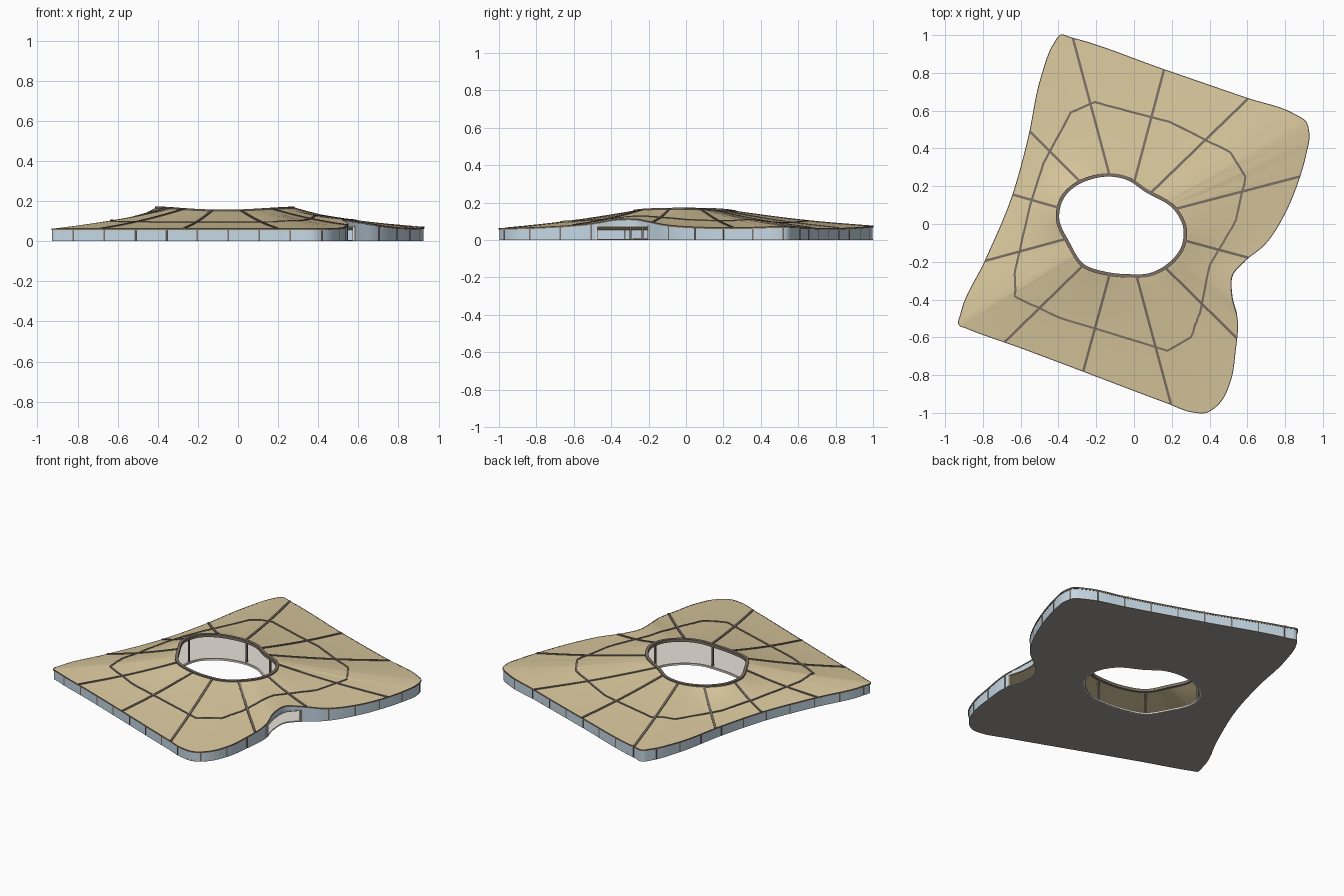
import bpy, bmesh, math
from mathutils import Vector

if "Cube" in bpy.data.objects:
    bpy.data.objects.remove(bpy.data.objects["Cube"])

CX, CY = -0.06, 0.0          # hub the roof ribs radiate from

def material(name, rgb):
    m = bpy.data.materials.new(name)
    m.diffuse_color = (*rgb, 1)
    m.use_nodes = True
    m.node_tree.nodes["Principled BSDF"].inputs["Base Color"].default_value = m.diffuse_color
    return m

TAN = material("roof_tan", (0.70, 0.58, 0.34))
DARK = material("dark_bronze", (0.20, 0.16, 0.13))
GLASS = material("glass_blue", (0.56, 0.69, 0.79))
BEIGE = material("floor_beige", (0.80, 0.75, 0.68))
GREY = material("slab_grey", (0.36, 0.34, 0.32))

# control points (x, y, roof height), counter-clockwise
OUTLINE = [(-.925, -.535, .062), (-.89, -.55, .062), (-.60, -.655, .062), (-.28, -.775, .063),
           (.17, -.945, .063), (.31, -.995, .063), (.38, -.998, .063), (.45, -.95, .064),
           (.51, -.83, .067), (.535, -.68, .074), (.546, -.5, .09), (.517, -.38, .11),
           (.52, -.27, .112), (.58, -.20, .10), (.69, -.11, .082), (.80, .06, .069),
           (.87, .23, .066), (.91, .37, .068), (.926, .48, .072), (.91, .54, .073),
           (.85, .58, .072), (.60, .665, .066), (.15, .82, .064), (-.33, .985, .074),
           (-.39, .999, .076), (-.42, .96, .075), (-.49, .78, .068), (-.56, .45, .063),
           (-.65, .13, .062), (-.79, -.20, .062), (-.915, -.47, .062)]
HOLE = [(-.13, .26, .152), (-.03, .24, .151), (.06, .18, .153), (.22, .08, .163),
        (.27, -.02, .167), (.26, -.12, .166), (.18, -.22, .162), (.08, -.27, .156),
        (-.02, -.275, .152), (-.15, -.262, .153), (-.27, -.22, .159), (-.35, -.10, .165),
        (-.405, .03, .167), (-.38, .14, .165), (-.31, .21, .160), (-.23, .245, .155)]

def spline(pts, sub):
    """Closed curve through pts, weighted by chord length."""
    p = [Vector(q) for q in pts]
    n = len(p)
    d = [(p[(i + 1) % n] - p[i]).length for i in range(n)]
    tan = [((p[i] - p[i - 1]) / d[i - 1] * d[i] + (p[(i + 1) % n] - p[i]) / d[i] * d[i - 1])
           / (d[i - 1] + d[i]) for i in range(n)]
    out = []
    for i in range(n):
        a, b, ta, tb = p[i], p[(i + 1) % n], tan[i] * d[i], tan[(i + 1) % n] * d[i]
        for k in range(sub):
            t = k / sub
            out.append(a * (2*t**3 - 3*t*t + 1) + ta * (t**3 - 2*t*t + t)
                       + b * (3*t*t - 2*t**3) + tb * (t**3 - t*t))
    return out

outer, inner = spline(OUTLINE, 6), spline(HOLE, 6)
angle = lambda q: math.atan2(q[1] - CY, q[0] - CX)

def ray(poly, a):
    """Point of a curve in direction a from the hub."""
    wrap = lambda v: (v + math.pi) % (2 * math.pi) - math.pi
    for i, p in enumerate(poly):
        q = poly[(i + 1) % len(poly)]
        u, v = wrap(angle(p) - a), wrap(angle(q) - a)
        if u <= 0 < v and v - u < math.pi:
            # exact intersection of ray and segment
            nx, ny = -math.sin(a), math.cos(a)
            e = (p.x - CX) * nx + (p.y - CY) * ny
            f = (q.x - CX) * nx + (q.y - CY) * ny
            return p.lerp(q, e / (e - f))
    return min(poly, key=lambda p: abs(wrap(angle(p) - a)))

def surf(a, t):
    p = ray(inner, a).lerp(ray(outer, a), t)
    p.z -= 0.008 * math.sin(math.pi * t)     # gentle sag
    return p

def finish(name, bm, mat):
    bmesh.ops.recalc_face_normals(bm, faces=bm.faces)
    me = bpy.data.meshes.new(name)
    bm.to_mesh(me)
    bm.free()
    ob = bpy.data.objects.new(name, me)
    bpy.context.collection.objects.link(ob)
    me.materials.append(mat)
    bpy.ops.object.select_all(action='DESELECT')
    bpy.context.view_layer.objects.active = ob
    ob.select_set(True)
    bpy.ops.object.shade_smooth_by_angle(angle=math.radians(30))
    return ob

def shell(name, lo, hi, rings, mat, t1=1.0):
    """Solid plate between courtyard and outline; lo/hi give z from roof z."""
    bm = bmesh.new()
    loops = []
    path = [(t1 * i / rings, hi) for i in range(rings + 1)]
    path += [(t, lo) for t, _ in reversed(path)]
    angs = [angle(p) for p in outer]
    for t, f in path:
        pts = [surf(a, t) for a in angs]
        loops.append([bm.verts.new((p.x, p.y, f(p.z))) for p in pts])
    n = len(outer)
    for k, A in enumerate(loops):
        B = loops[(k + 1) % len(loops)]
        for i in range(n):
            j = (i + 1) % n
            bm.faces.new((A[i], A[j], B[j], B[i]))
    return finish(name, bm, mat)

def strip(name, pts, w, mat, closed=False, bm=None):
    """Rectangular bar along points (x, y, z_low, z_high)."""
    own = bm is None
    bm = bm or bmesh.new()
    n, secs = len(pts), []
    for i, (x, y, lo, hi) in enumerate(pts):
        a = pts[(i - 1) % n] if closed else pts[max(i - 1, 0)]
        b = pts[(i + 1) % n] if closed else pts[min(i + 1, n - 1)]
        d = Vector((b[0] - a[0], b[1] - a[1])).normalized() * w / 2
        secs.append([bm.verts.new(c) for c in ((x + d.y, y - d.x, lo), (x + d.y, y - d.x, hi),
                                               (x - d.y, y + d.x, hi), (x - d.y, y + d.x, lo))])
    for i in range(n if closed else n - 1):
        A, B = secs[i], secs[(i + 1) % n]
        for k in range(4):
            bm.faces.new((A[k], A[(k + 1) % 4], B[(k + 1) % 4], B[k]))
    if not closed:
        bm.faces.new(secs[0])
        bm.faces.new(secs[-1])
    if own:
        return finish(name, bm, mat)

# roof, floor and base slab
shell("roof_shell", lambda z: z - .009, lambda z: z, 12, TAN)
shell("floor", lambda z: .003, lambda z: .007, 1, BEIGE, .997)
shell("base_slab", lambda z: 0, lambda z: .003, 1, GREY, .997)

# eave edge, courtyard rim and floor kerb
strip("eave_trim", [(p.x, p.y, p.z - .007, p.z + .001) for p in outer], .005, DARK, True)
strip("courtyard_rim", [(p.x, p.y, p.z - .012, p.z + .006) for p in inner], .018, DARK, True)
strip("courtyard_kerb", [(p.x, p.y, 0, .011) for p in inner], .010, BEIGE, True)

# radial ribs every 30 degrees
bm = bmesh.new()
rib_angles = [math.radians(15 + 30 * k) for k in range(12)]
for a in rib_angles:
    line = [surf(a, i / 14) for i in range(15)]
    strip("", [(p.x, p.y, p.z - .004, p.z + .005) for p in line], .013, DARK, bm=bm)
finish("radial_ribs", bm, DARK)

# ring rib around the middle of the roof
RING = [(-.21, .645), (.19, .54), (.51, .38), (.59, .25), (.54, .02), (.40, -.22), (.35, -.47),
        (.30, -.60), (.18, -.67), (-.10, -.585), (-.40, -.495), (-.63, -.385), (-.63, -.25),
        (-.55, .10), (-.48, .32), (-.335, .59)]
line = []
for i, p in enumerate(RING):
    q = RING[(i + 1) % len(RING)]
    for k in range(6):
        v = Vector(p).lerp(Vector(q), k / 6)
        a = angle(v)
        hub = Vector((CX, CY))
        ri, ro = ((ray(c, a).xy - hub).length for c in (inner, outer))
        line.append(surf(a, ((v - hub).length - ri) / (ro - ri)))
strip("ring_rib", [(p.x, p.y, p.z - .004, p.z + .004) for p in line], .011, DARK, True)

# glass facade with an entrance opening in the notch
glass = [surf(angle(p), .993) for p in outer]
gate = [i for i, p in enumerate(glass) if p.x > .48 and -.49 < p.y < -.195]
g0, g1, n = gate[0], gate[-1], len(glass)
wall = [glass[i % n] for i in range(g1, g0 + n + 1)]
head = glass[g0:g1 + 1]
strip("glass_facade", [(p.x, p.y, .001, p.z - .005) for p in wall], .005, GLASS)
strip("entrance_glass_band", [(p.x, p.y, .076, p.z - .005) for p in head], .005, GLASS)
strip("entrance_header", [(p.x, p.y, .071, .077) for p in head], .012, BEIGE)

def posts(name, places, w, mat):
    bm = bmesh.new()
    for p, d, top in places:
        a, b = p.xy - d * w / 2, p.xy + d * w / 2
        strip("", [(a.x, a.y, .002, top), (b.x, b.y, .002, top)], w, mat, bm=bm)
    finish(name, bm, mat)

# entrance posts
posts("entrance_posts", [(p, Vector((0, 1)), .077) for p in (head[0], head[-1])], .012, BEIGE)

# facade mullions at equal spacing
places, run = [], 0.0
for a, b in zip(wall, wall[1:]):
    seg = (b.xy - a.xy).length
    run += seg
    if run >= .165:
        run -= .165
        p = b.lerp(a, run / seg)
        places.append((p, (b.xy - a.xy).normalized(), p.z - .004))
posts("facade_mullions", places, .008, DARK)

# courtyard posts on every second rib
posts("courtyard_posts", [(surf(a, .03), Vector((1, 0)), surf(a, .03).z - .004)
                          for a in rib_angles[1::2]], .010, DARK)
